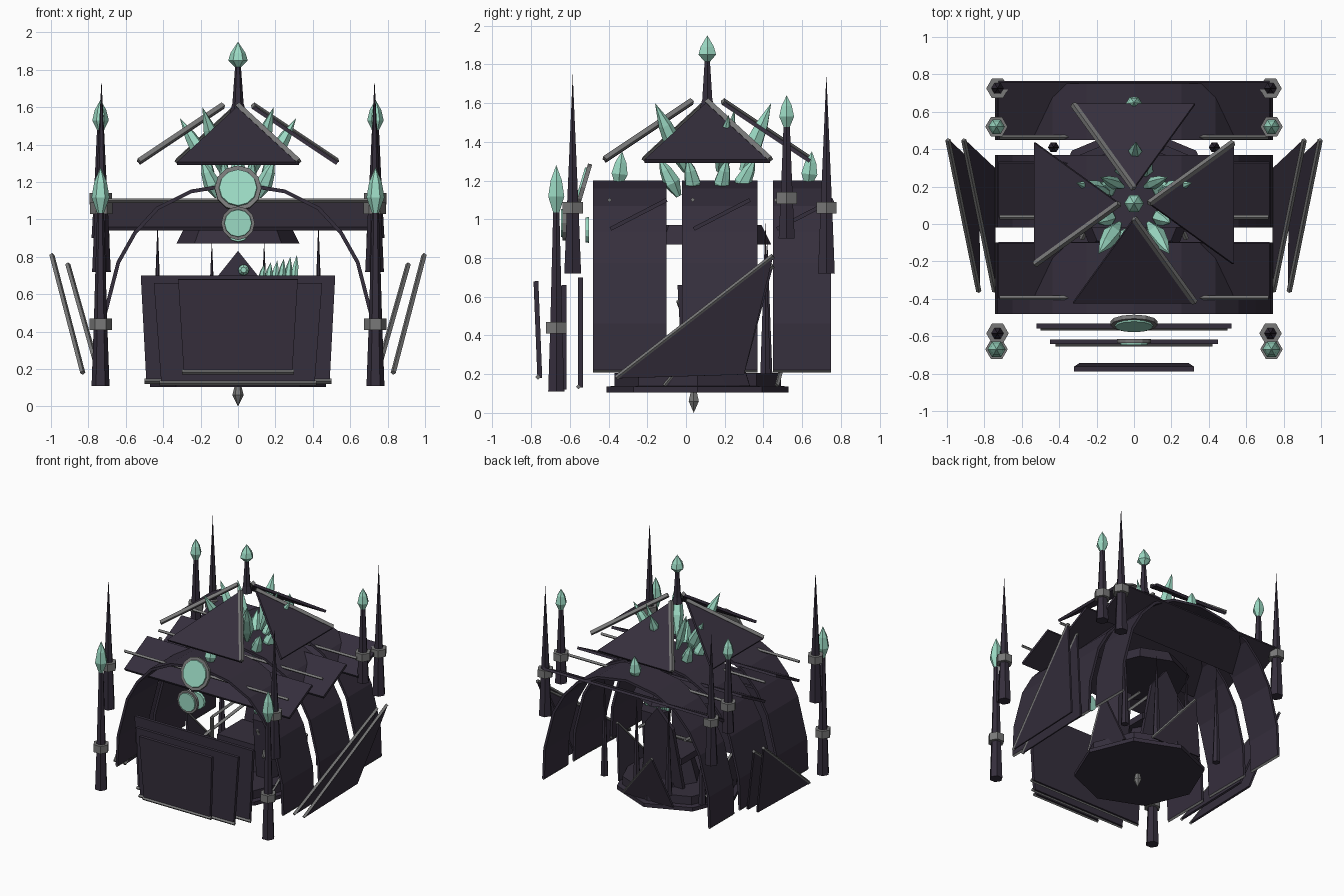
import bpy, bmesh, math
from mathutils import Vector as V, Matrix

if "Cube" in bpy.data.objects:
    bpy.data.objects.remove(bpy.data.objects["Cube"])


def material(name, rgb):
    m = bpy.data.materials.new(name)
    m.use_nodes = True
    m.diffuse_color = (*rgb, 1)
    m.node_tree.nodes["Principled BSDF"].inputs["Base Color"].default_value = (*rgb, 1)
    return m


DARK = material("dark_violet", (0.036, 0.028, 0.046))
GREY = material("iron_grey", (0.19, 0.19, 0.19))
GREEN = material("pale_green", (0.33, 0.70, 0.55))


def make(name, bm, mat):
    bmesh.ops.recalc_face_normals(bm, faces=bm.faces)
    mesh = bpy.data.meshes.new(name)
    bm.to_mesh(mesh)
    bm.free()
    mesh.materials.append(mat)
    obj = bpy.data.objects.new(name, mesh)
    bpy.context.collection.objects.link(obj)
    return obj


def plate(name, pts, thick=0.02, mat=DARK):
    """Flat polygon thickened evenly about its plane."""
    pts = [V(p) for p in pts]
    n = (pts[1] - pts[0]).cross(pts[2] - pts[0]).normalized() * thick / 2
    bm = bmesh.new()
    a = [bm.verts.new(p + n) for p in pts]
    b = [bm.verts.new(p - n) for p in pts]
    bm.faces.new(a)
    bm.faces.new(b[::-1])
    for i in range(len(a)):
        j = (i + 1) % len(a)
        bm.faces.new((a[i], b[i], b[j], a[j]))
    return make(name, bm, mat)


def lathe(name, profile, start, axis=(0, 0, 1), n=6, mat=DARK):
    """Rings of (radius, distance) swept along an axis; radius zero makes a tip."""
    q = V(axis).to_track_quat('Z', 'Y')
    bm = bmesh.new()
    rings = []
    for r, h in profile:
        count = n if r else 1
        rings.append([bm.verts.new(V(start) + q @ V((
            r * math.cos(math.tau * k / n), r * math.sin(math.tau * k / n), h)))
            for k in range(count)])
    for a, b in zip(rings, rings[1:]):
        for k in range(n):
            j = (k + 1) % n
            vs = [a[k % len(a)], a[j % len(a)], b[j % len(b)], b[k % len(b)]]
            bm.faces.new(list(dict.fromkeys(vs)))
    for ring in (rings[0], rings[-1]):
        if len(ring) > 1:
            bm.faces.new(ring)
    return make(name, bm, mat)


def bar(name, a, b, w=0.014, mat=GREY):
    d = V(b) - V(a)
    return lathe(name, [(w, 0), (w, d.length)], a, d, 4, mat)


def crystal(name, base, tip, r=0.045, mat=GREEN):
    d = V(tip) - V(base)
    h = d.length
    return lathe(name, [(r * 0.35, 0), (r, h * 0.35), (r * 0.7, h * 0.68), (0, h)], base, d, 6, mat)


def collar(name, x, y, z):
    lathe(name, [(0.06, -0.03), (0.06, 0.03)], (x, y, z), mat=GREY)


# Arched shell bands, with sloping roof planks and trims
ARCH = [(0.73, 0.22), (0.72, 0.46), (0.64, 0.77), (0.55, 0.93), (0.43, 1.06), (0.25, 1.15), (0, 1.19)]
outline = ARCH + [(-x, z) for x, z in ARCH[-2::-1]]
for label, y0, y1, p0 in (("front", -0.48, -0.10, -0.39), ("middle", -0.02, 0.37, 0.04),
                          ("rear", 0.45, 0.75, 0.47)):
    bm = bmesh.new()
    rows = [[bm.verts.new((x, y, z)) for y in (y0, y1)] for x, z in outline]
    for a, b in zip(rows, rows[1:]):
        bm.faces.new((a[0], a[1], b[1], b[0]))
    shell = make(label + "_shell", bm, DARK)
    solid = shell.modifiers.new("thickness", 'SOLIDIFY')
    solid.thickness, solid.offset = 0.02, 0
    plate(label + "_roof_plank", [(-0.725, p0, 0.95), (0.725, p0, 0.95),
                                  (0.725, p0 + 0.29, 1.1), (-0.725, p0 + 0.29, 1.1)])
    bar(label + "_plank_trim", (-0.72, p0 - 0.005, 1.1), (0.72, p0 - 0.005, 1.1), 0.012)
    for s in (-1, 1):
        bar(label + "_shell_trim", (s * 0.73, y0, 0.22), (s * 0.73, y1, 0.22), 0.012)

for s in (-1, 1):
    side = "left" if s > 0 else "right"
    # Triangular side wings in two layers
    for layer, dx, dz in (("outer", 0, 0), ("inner", 0.085, 0.05)):
        low, high = (s * (0.83 - dx), -0.36, 0.18), (s * (0.995 - dx), 0.45, 0.81 - dz)
        plate(f"{side}_{layer}_wing", [low, high, (s * (0.835 - dx), 0.30, 0.20)], 0.015)
        bar(f"{side}_{layer}_wing_trim", low, high)
    # Plain pointed spires
    for end, y in (("front", -0.585), ("rear", 0.725)):
        lathe(f"{side}_{end}_spire", [(0.05, 0), (0.035, 0.33), (0, 1.03)], (s * 0.73, y, 0.72))
        collar(f"{side}_{end}_spire_collar", s * 0.73, y, 1.06)
    # Posts tipped with crystals
    for end, y, z0, ring, gem, tip, r in (("front", -0.67, 0.11, 0.44, 1.03, 1.28, 0.048),
                                          ("rear", 0.52, 0.90, 1.11, 1.47, 1.64, 0.044)):
        lathe(f"{side}_{end}_post", [(0.048, 0), (0.036, ring - z0), (0.018, gem + 0.03 - z0)],
              (s * 0.735, y, z0))
        collar(f"{side}_{end}_post_collar", s * 0.735, y, ring)
        crystal(f"{side}_{end}_post_crystal", (s * 0.735, y, gem), (s * 0.735, y, tip), r)

# Pinwheel canopy and low petals round the base, each with one grey edge
CENTRE = V((0, 0.11, 0))
for k, label in enumerate(("front", "left", "rear", "right")):
    turn = Matrix.Rotation(k * math.pi / 2, 3, 'Z')

    def place(x, y, z):
        return CENTRE + turn @ V((x, y, z))
    corners = [place(0, -0.08, 1.6), place(-0.325, -0.53, 1.30), place(0.325, -0.53, 1.30)]
    plate(label + "_canopy", corners)
    bar(label + "_canopy_trim", corners[0] + V((0, 0, 0.01)), corners[2] + V((0, 0, 0.01)), 0.018)
    if k:
        petal = [place(-0.22, -0.36, 0.14), place(0.22, -0.36, 0.14), place(0.1, -0.46, 0.53)]
        plate(label + "_petal", petal, 0.015)
        bar(label + "_petal_trim", petal[0], petal[2], 0.012)

# Finial
lathe("finial", [(0.045, 0), (0.03, 0.05), (0.014, 0.27)], (0, 0.11, 1.57))
lathe("finial_crystal", [(0.012, 0), (0.052, 0.04), (0.04, 0.08), (0, 0.14)], (0, 0.11, 1.81), mat=GREEN)

# Hanging hood under the roof
lathe("hood", [(0.33, 0), (0.28, 0.10)], (0, 0.11, 0.87), n=8)

# Crystals growing from the crown
for s in (-1, 1):
    crystal("crown_front_crystal", (s * 0.08, 0.0, 1.25), (s * 0.19, -0.16, 1.6), 0.05)
    crystal("crown_side_crystal", (s * 0.14, 0.17, 1.25), (s * 0.31, 0.22, 1.54), 0.045)
    crystal("crown_shoulder_crystal", (s * 0.06, 0.2, 1.25), (s * 0.18, 0.25, 1.57), 0.035)
crystal("crown_rear_crystal", (0, 0.29, 1.25), (0.01, 0.44, 1.6), 0.05)
for y in (-0.34, 0.64):
    crystal("ridge_crystal", (0, y - 0.01, 1.17), (0, y + 0.01, 1.35), 0.048)
for k in range(8):
    a = math.tau * (k + 0.5) / 8
    c, s = math.cos(a), math.sin(a)
    crystal("low_crown_crystal", (c * 0.12, 0.11 + s * 0.16, 1.12),
            (c * 0.21, 0.11 + s * 0.27, 1.32), 0.045)

# Round gem plaques over the entrance
for name, y, z, r, tilt in (("upper", -0.53, 1.165, 0.125, 0.3), ("lower", -0.625, 0.98, 0.09, 0),
                            ("rear", -0.51, 0.945, 0.08, 0)):
    axis = V((0, -1, tilt)).normalized()
    spot = V((0, y, z))
    if name != "rear":
        lathe(name + "_plaque_rim", [(r, -0.01), (r, 0.012)], spot, axis, 12, GREY)
        spot += axis * 0.013
    lathe(name + "_plaque_gem", [(r * 0.84, -0.01), (r * 0.8, 0.008)], spot, axis, 12, GREEN)

# Layered front gate
for label, top, bottom, y, lean, z0, z1 in (("outer", 0.32, 0.29, -0.755, -0.02, 0.18, 0.68),
                                            ("middle", 0.45, 0.41, -0.63, 0, 0.12, 0.66),
                                            ("inner", 0.52, 0.49, -0.545, 0, 0.13, 0.70)):
    plate(label + "_gate", [(-bottom, y, z0), (bottom, y, z0),
                            (top, y + lean, z1), (-top, y + lean, z1)], 0.025)
    bar(label + "_gate_trim", (-bottom - 0.01, y - 0.01, z0 + 0.005),
        (bottom + 0.01, y - 0.01, z0 + 0.005), 0.014)

# Octagonal base with hanging point
lathe("base", [(0.47, 0), (0.47, 0.03), (0.43, 0.035), (0.43, 0.1)], (0, 0.06, 0.105), n=8)
lathe("base_point", [(0, 0), (0.03, 0.06), (0.018, 0.11)], (0, 0.04, 0), mat=GREY)

# Seat inside, with thin spikes and small crystals
plate("seat", [(-0.17, -0.02, 0.42), (0.17, -0.02, 0.42), (0.17, 0.3, 0.42), (-0.17, 0.3, 0.42)], 0.05)
plate("seat_back", [(-0.18, 0.28, 0.2), (0.18, 0.28, 0.2), (0.12, 0.33, 0.68),
                    (0, 0.35, 0.83), (-0.12, 0.33, 0.68)], 0.03)
lathe("seat_pedestal", [(0.2, 0), (0.13, 0.22)], (0, 0.14, 0.19))
lathe("seat_gem", [(0.03, 0), (0.015, 0.02)], (0.03, 0.31, 0.73), (0, -1, 0), 8, GREEN)
for s in (-1, 1):
    bar("arm_rest", (s * 0.2, -0.04, 0.58), (s * 0.2, 0.3, 0.6))
    bar("arm_strut", (s * 0.2, -0.04, 0.58), (s * 0.3, 0.1, 0.2))
    bar("cross_brace", (s * 0.28, -0.08, 0.4), (s * 0.1, 0.32, 0.62))
    lathe("tall_spike", [(0.03, 0), (0, 0.8)], (s * 0.43, 0.41, 0.2))
    lathe("short_spike", [(0.03, 0), (0, 0.7)], (s * 0.14, 0.42, 0.2))
lathe("plinth", [(0.09, 0), (0.12, 0.47)], (0.22, 0.06, 0.19))
for k in range(6):
    x = 0.12 + 0.035 * k
    crystal("plinth_crystal", (x, 0.06, 0.64), (x + 0.02, 0.04 + 0.03 * (k % 3), 0.76 + 0.01 * k), 0.022)
